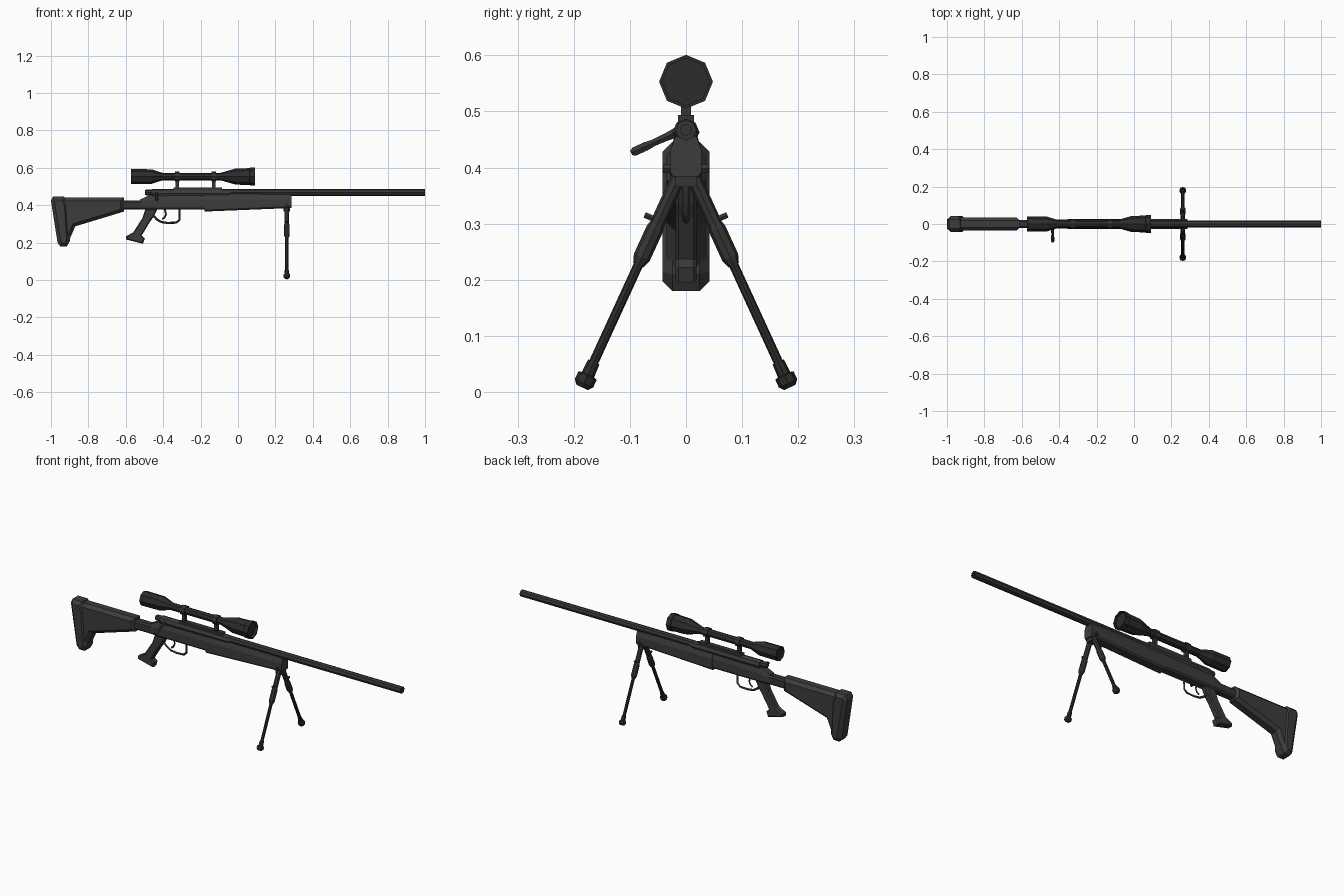
import bpy, bmesh, math
from mathutils import Vector

if "Cube" in bpy.data.objects:
    bpy.data.objects.remove(bpy.data.objects["Cube"])


def material(name, v):
    m = bpy.data.materials.new(name)
    m.diffuse_color = (v, v, v, 1)
    m.use_nodes = True
    m.node_tree.nodes["Principled BSDF"].inputs["Base Color"].default_value = m.diffuse_color
    return m


BODY = material("charcoal polymer", 0.045)
METAL = material("dark steel", 0.036)
BLACK = material("black rubber", 0.025)


def finish(name, bm, mat):
    bmesh.ops.recalc_face_normals(bm, faces=bm.faces)
    me = bpy.data.meshes.new(name)
    bm.to_mesh(me)
    bm.free()
    me.materials.append(mat)
    ob = bpy.data.objects.new(name, me)
    bpy.context.collection.objects.link(ob)
    return ob


def loft(name, rings, mat):
    """Skin a list of equal-length point rings and cap both ends."""
    bm = bmesh.new()
    vs = [[bm.verts.new(p) for p in r] for r in rings]
    n = len(vs[0])
    for a, b in zip(vs, vs[1:]):
        for i in range(n):
            j = (i + 1) % n
            bm.faces.new((a[i], a[j], b[j], b[i]))
    bm.faces.new(vs[0])
    bm.faces.new(vs[-1])
    return finish(name, bm, mat)


def turned(name, origin, direction, profile, mat, sides=8):
    """Turned part: profile of (distance, radius) along a direction."""
    o, d = Vector(origin), Vector(direction).normalized()
    u = Vector((1, 0, 0)) if abs(d.x) < 0.5 else Vector((0, 0, 1))
    w = d.cross(u).normalized()
    angs = [2 * math.pi * i / sides for i in range(sides)]
    return loft(name, [[o + d * t + (u * math.cos(a) + w * math.sin(a)) * r for a in angs]
                       for t, r in profile], mat)


def plate(name, pts, half, chamfer, mat):
    """Side profile in x,z extruded across y, with chamfered rims."""
    ob = loft(name, [[(x, y, z) for x, z in pts] for y in (-half, half)], mat)
    if chamfer:
        bm = bmesh.new()
        bm.from_mesh(ob.data)
        rim = [e for e in bm.edges if abs(e.verts[0].co.y - e.verts[1].co.y) < 1e-5]
        bmesh.ops.bevel(bm, geom=rim, offset=chamfer, segments=1, affect='EDGES')
        bm.to_mesh(ob.data)
        bm.free()
    return ob


def box(name, x0, x1, half, z0, z1, mat):
    return plate(name, [(x0, z0), (x1, z0), (x1, z1), (x0, z1)], half, 0, mat)


def wire(name, pts, r, mat):
    cu = bpy.data.curves.new(name + "_path", 'CURVE')
    cu.dimensions = '3D'
    cu.bevel_depth, cu.bevel_resolution, cu.use_fill_caps = r, 0, True
    sp = cu.splines.new('POLY')
    sp.points.add(len(pts) - 1)
    for p, (x, z) in zip(sp.points, pts):
        p.co = (x, 0, z, 1)
    tmp = bpy.data.objects.new(name + "_path", cu)
    bpy.context.collection.objects.link(tmp)
    bpy.context.view_layer.update()
    me = bpy.data.meshes.new_from_object(
        tmp.evaluated_get(bpy.context.evaluated_depsgraph_get()))
    bpy.data.objects.remove(tmp)
    me.materials.clear()
    me.materials.append(mat)
    bpy.context.collection.objects.link(bpy.data.objects.new(name, me))


# Shoulder stock, pad and neck
plate("shoulder_stock", [(-0.61, 0.44), (-0.96, 0.44), (-0.93, 0.20), (-0.908, 0.20),
                         (-0.87, 0.287), (-0.61, 0.366)], 0.035, 0.017, BODY)
plate("stock_pad", [(-0.93, 0.446), (-0.99, 0.446), (-1.0, 0.425), (-0.965, 0.20),
                    (-0.95, 0.18), (-0.915, 0.18), (-0.898, 0.21), (-0.91, 0.40)],
      0.042, 0.018, BODY)
plate("stock_neck", [(-0.63, 0.376), (-0.51, 0.376), (-0.51, 0.426), (-0.63, 0.426)],
      0.022, 0.008, METAL)

# Fore body: chamfered top, stepped belly
def section(x, half, low, shoulder, top):
    side = [(half * 0.75, low), (half, low + 0.008), (half, shoulder), (half * 0.68, top)]
    return [(x, y, z) for y, z in side] + [(x, -y, z) for y, z in reversed(side)]


loft("fore_body", [section(-0.525, 0.022, 0.378, 0.41, 0.43),
                   section(-0.47, 0.025, 0.376, 0.425, 0.455),
                   section(-0.18, 0.026, 0.376, 0.43, 0.46),
                   section(-0.178, 0.028, 0.366, 0.43, 0.46),
                   section(0.24, 0.028, 0.383, 0.43, 0.458),
                   section(0.285, 0.028, 0.384, 0.43, 0.455)], BODY)

# Receiver, bolt and barrel
turned("receiver", (-0.46, 0, 0.463), (1, 0, 0), [(0, 0.024), (0.40, 0.024), (0.43, 0.019)], BODY)
turned("bolt_body", (-0.497, 0, 0.468), (1, 0, 0), [(0, 0.012), (0.008, 0.016), (0.05, 0.016)], METAL)
turned("bolt_handle", (-0.435, -0.012, 0.465), (0, -0.88, -0.4),
       [(0, 0.011), (0.025, 0.008), (0.05, 0.007), (0.065, 0.009), (0.088, 0.009), (0.094, 0.005)],
       METAL, 6)
turned("barrel", (-0.05, 0, 0.467), (1, 0, 0),
       [(0, 0.019), (1.05, 0.0185), (1.05, 0.01), (1.01, 0.01)], METAL)

# Grip
plate("grip", [(-0.43, 0.38), (-0.495, 0.38), (-0.512, 0.33), (-0.56, 0.255), (-0.60, 0.233),
               (-0.60, 0.217), (-0.508, 0.194), (-0.498, 0.222), (-0.515, 0.237),
               (-0.47, 0.312), (-0.453, 0.335)], 0.019, 0.006, BODY)

# Trigger and guard
wire("trigger_guard", [(-0.452, 0.345), (-0.435, 0.325), (-0.41, 0.31), (-0.375, 0.305),
                       (-0.33, 0.307), (-0.313, 0.322), (-0.312, 0.38)], 0.006, METAL)
wire("trigger", [(-0.392, 0.38), (-0.385, 0.352), (-0.392, 0.335), (-0.405, 0.325)], 0.005, METAL)

# Scope with recessed lenses
turned("scope", (-0.573, 0, 0.553), (1, 0, 0),
       [(0.01, 0.034), (0, 0.034), (0, 0.04), (0.11, 0.039), (0.17, 0.02), (0.48, 0.02),
        (0.56, 0.043), (0.635, 0.045), (0.638, 0.048), (0.663, 0.048), (0.663, 0.042), (0.65, 0.042)],
       BLACK)
box("scope_rail", -0.31, -0.085, 0.014, 0.475, 0.494, METAL)
for i, x in enumerate((-0.325, -0.13)):
    turned(f"scope_ring_{i}", (x - 0.013, 0, 0.553), (1, 0, 0), [(0, 0.026), (0.026, 0.026)], METAL)
    box(f"ring_post_{i}", x - 0.009, x + 0.009, 0.009, 0.475, 0.54, METAL)
    box(f"ring_foot_{i}", x - 0.02, x + 0.02, 0.014, 0.475, 0.494, METAL)

# Bipod
box("bipod_mount", 0.243, 0.279, 0.02, 0.365, 0.39, METAL)
for s, side in ((-1, "right"), (1, "left")):
    top, d = (0.261, s * 0.010, 0.390), (0, s * 0.417, -0.909)
    turned(f"{side}_leg_sleeve", top, d,
           [(0, 0.013), (0.10, 0.013), (0.11, 0.0155), (0.165, 0.0155), (0.18, 0.01)], METAL)
    turned(f"{side}_leg_rod", top, d, [(0.16, 0.0085), (0.39, 0.0085)], BLACK)
    turned(f"{side}_leg_foot", top, d,
           [(0.37, 0.011), (0.395, 0.012), (0.397, 0.018), (0.412, 0.018), (0.42, 0.011)], BLACK)
    turned(f"{side}_leg_knob", (0.261, s * 0.05, 0.305), (0, s * 0.909, 0.417),
           [(0, 0.006), (0.026, 0.006)], METAL, 6)
    turned(f"{side}_mount_screw", (0.261, s * 0.025, 0.398), (0, s, 0),
           [(0, 0.009), (0.016, 0.009)], METAL, 6)
